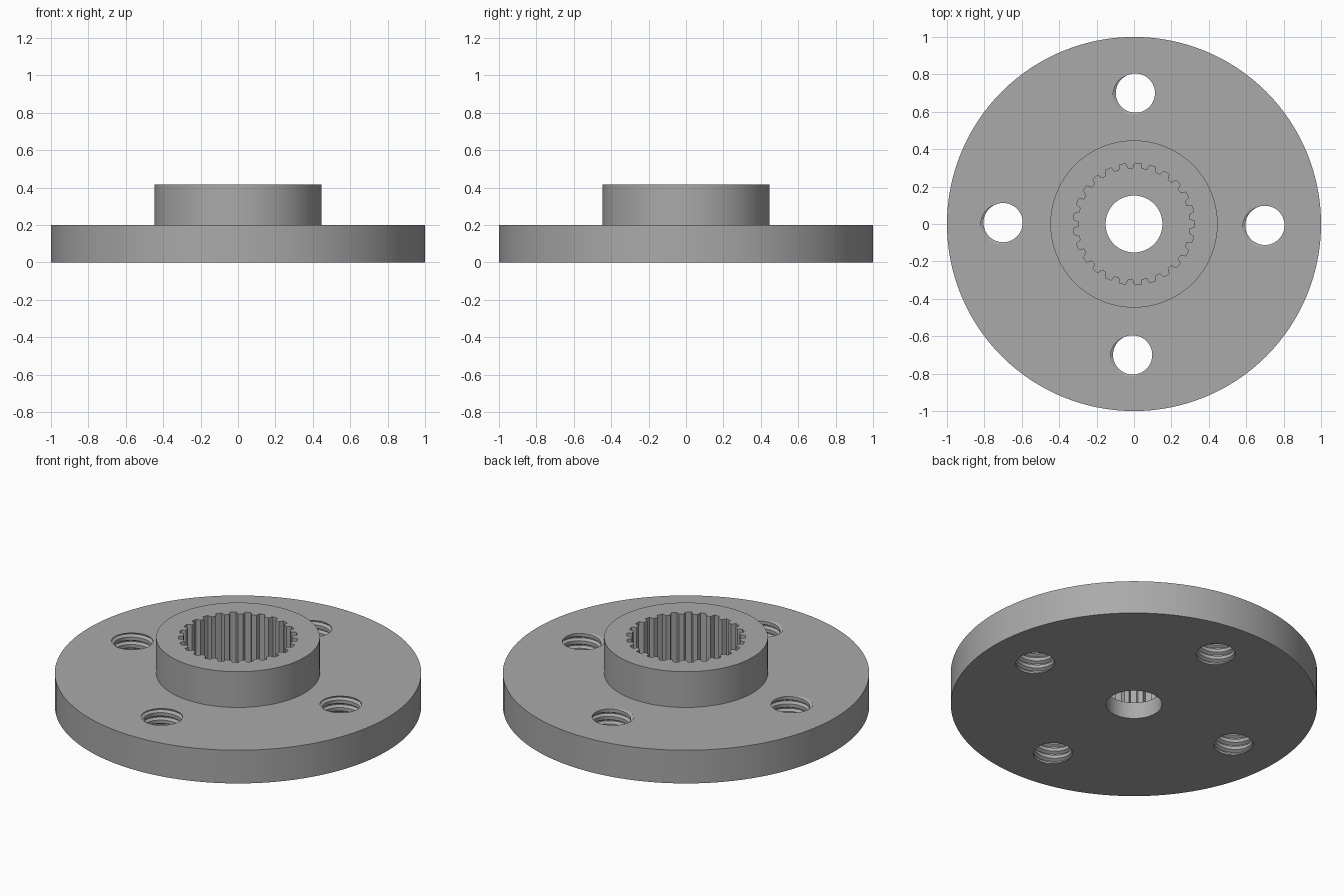
import bpy, bmesh
from math import sin, cos, pi, tau, radians
from mathutils import Vector

if "Cube" in bpy.data.objects:
    bpy.data.objects.remove(bpy.data.objects["Cube"])

TEETH = 25
PITCH, MINOR, MAJOR = 0.045, 0.105, 0.122
DISC_TOP, HUB_TOP, SPLINE_FLOOR = 0.2, 0.415, 0.1

metal = bpy.data.materials.new("grey metal")
metal.use_nodes = True
colour = (0.4, 0.4, 0.4, 1)
metal.diffuse_color = colour
metal.node_tree.nodes["Principled BSDF"].inputs["Base Color"].default_value = colour


def finish(name, bm):
    """Turn a bmesh into a linked object with consistent normals."""
    bmesh.ops.recalc_face_normals(bm, faces=bm.faces)
    mesh = bpy.data.meshes.new(name)
    bm.to_mesh(mesh)
    bm.free()
    mesh.materials.append(metal)
    obj = bpy.data.objects.new(name, mesh)
    bpy.context.collection.objects.link(obj)
    return obj


def loft(name, rings):
    """Closed solid through a stack of equally long rings."""
    bm = bmesh.new()
    loops = [[bm.verts.new(p) for p in ring] for ring in rings]
    for low, high in zip(loops, loops[1:]):
        for i in range(len(low)):
            bm.faces.new((low[i - 1], low[i], high[i], high[i - 1]))
    bm.faces.new(loops[0])
    bm.faces.new(loops[-1])
    return finish(name, bm)


def circle(r, z, n=128):
    return [(r * cos(tau * i / n), r * sin(tau * i / n), z) for i in range(n)]


def spline_ring(z):
    """Toothed outline, with a groove centred on +x."""
    tooth = [(-0.32, 0.298), (-0.2, 0.325), (0.2, 0.325), (0.32, 0.298)]
    return [(r * cos(tau * (k + t) / TEETH), r * sin(tau * (k + t) / TEETH), z)
            for k in range(TEETH) for t, r in tooth]


def thread_cutter(name, low, high, steps=48):
    """Helical screw-thread solid, trimmed flat at both ends."""
    groove = [(0, MINOR), (0.22, MAJOR), (0.33, MAJOR), (0.55, MINOR)]
    phase = DISC_TOP / PITCH - radians(215) / tau - 0.275
    levels = [(k + t, r) for k in range(-4, 10) for t, r in groove]
    bm = bmesh.new()
    shared = {}

    def vert(r, angle, z):
        p = Vector((r * cos(angle), r * sin(angle), z))
        key = tuple(round(c, 5) for c in p)
        if key not in shared:
            shared[key] = bm.verts.new(p)
        return shared[key]

    def trimmed(a, b, angle):
        """Both ends of one profile segment, cut to the height range."""
        ends = [((t + phase % 1 + angle / tau - 1) * PITCH, r) for t, r in (a, b)]
        (z0, r0), (z1, r1) = ends
        out = []
        for z, r in ends:
            zc = min(max(z, low), high)
            f = min(max((zc - z0) / (z1 - z0), 0), 1)
            out.append((r0 + (r1 - r0) * f, zc))
        return out if z1 > low and z0 < high else None

    for a, b in zip(levels, levels[1:]):
        for i in range(steps):
            angles = (tau * i / steps, tau * (i + 1) / steps)
            sides = [trimmed(a, b, ang) for ang in angles]
            corners = []
            for ang, side in zip(angles, sides):
                if side:
                    pts = [vert(r, ang, z) for r, z in side]
                    corners += pts if ang == angles[0] else pts[::-1]
                else:
                    # Segment lies past a trimmed end: use the end point there
                    mid = (a[0] + phase % 1 + ang / tau - 1) * PITCH
                    zc = low if mid < low else high
                    corners.append(vert(thread_radius(zc, ang, groove, phase), ang, zc))
            corners = list(dict.fromkeys(corners))
            if len(corners) > 2 and any(sides):
                bm.faces.new(corners)
    edges = [e for e in bm.edges if e.is_boundary]
    bmesh.ops.holes_fill(bm, edges=edges, sides=0)
    bmesh.ops.triangulate(bm, faces=bm.faces)
    return finish(name, bm)


def thread_radius(z, angle, groove, phase):
    t = (z / PITCH - angle / tau - phase) % 1
    points = groove + [(1, MINOR)]
    for (t0, r0), (t1, r1) in zip(points, points[1:]):
        if t0 <= t <= t1:
            return r0 + (r1 - r0) * (t - t0) / (t1 - t0)
    return MINOR


# Round flange with raised hub
body = loft("flanged_hub", [circle(1, 0), circle(1, DISC_TOP),
                            circle(0.447, DISC_TOP), circle(0.447, HUB_TOP)])

# Splined socket, centre bore and four threaded holes
cutters = [loft("spline_cutter", [spline_ring(SPLINE_FLOOR), spline_ring(0.5)]),
           loft("bore_cutter", [circle(0.152, -0.1, 96), circle(0.152, 0.3, 96)])]
for i in range(4):
    cutter = thread_cutter("thread_cutter", -0.02, DISC_TOP + 0.02)
    angle = i * pi / 2 - radians(0.6)
    cutter.location = (0.7 * cos(angle), 0.7 * sin(angle), 0)
    cutters.append(cutter)

bpy.ops.object.select_all(action='DESELECT')
bpy.context.view_layer.objects.active = body
body.select_set(True)
for cutter in cutters:
    cutter.hide_render = True
    cut = body.modifiers.new("cut", 'BOOLEAN')
    cut.operation = 'DIFFERENCE'
    cut.solver = 'EXACT'
    cut.object = cutter
    bpy.ops.object.modifier_apply(modifier=cut.name)
    bpy.data.objects.remove(cutter)

bpy.ops.object.shade_smooth_by_angle(angle=radians(25))
